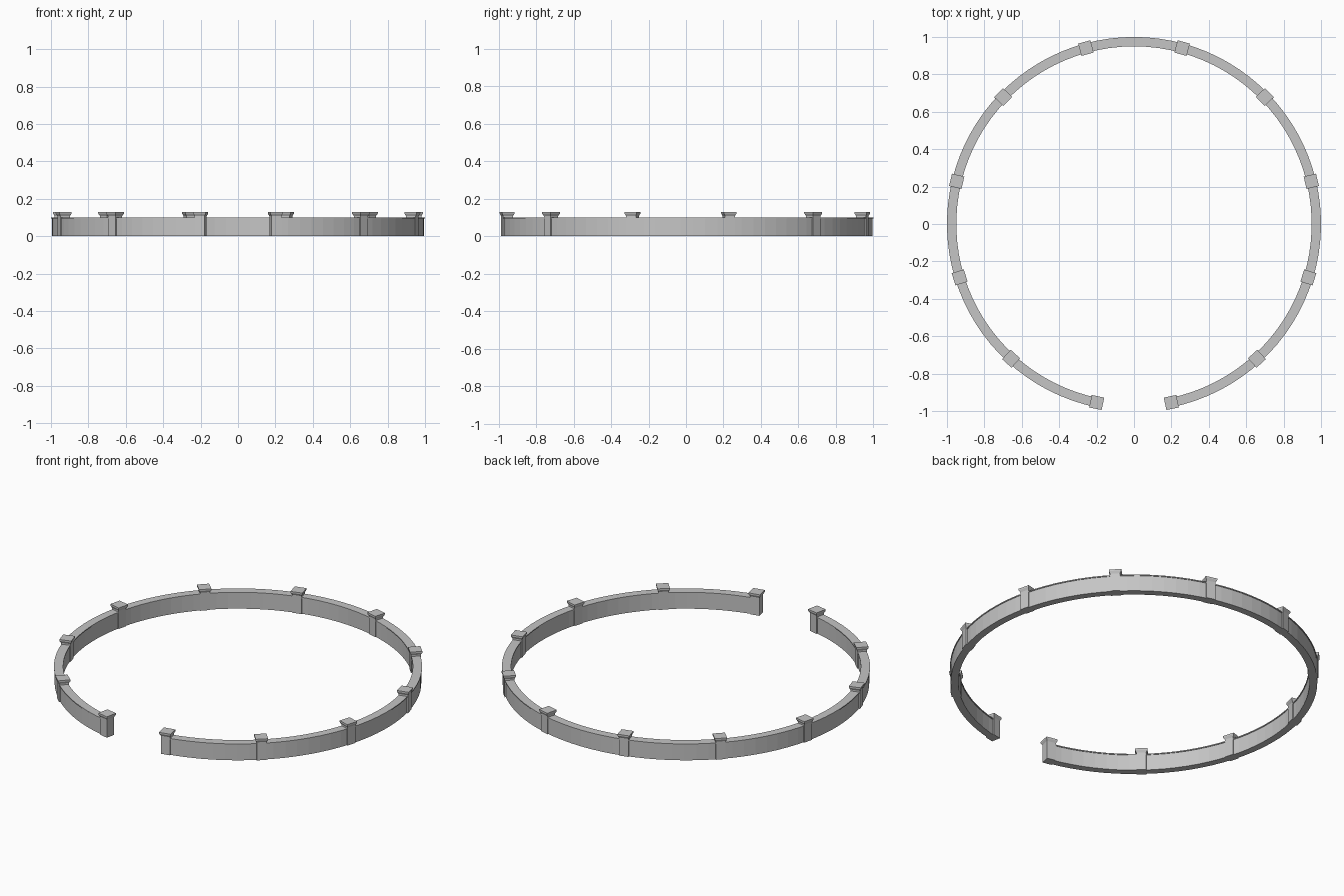
import bpy, bmesh, math
from mathutils import Matrix

cube = bpy.data.objects.get("Cube")
if cube:
    bpy.data.objects.remove(cube, do_unlink=True)

RADIUS = 0.975        # centre line of the wall
START = math.radians(11.8)   # half of the entrance gap
POSTS = 12
BAY_STEPS = 8
STEP = (2 * math.pi - 2 * START) / (POSTS - 1)

stone = bpy.data.materials.new("grey stone")
stone.use_nodes = True
colour = (0.56, 0.56, 0.56, 1)
stone.diffuse_color = colour
stone.node_tree.nodes["Principled BSDF"].inputs["Base Color"].default_value = colour


def finish(name, bm):
    bmesh.ops.recalc_face_normals(bm, faces=bm.faces)
    mesh = bpy.data.meshes.new(name)
    bm.to_mesh(mesh)
    bm.free()
    mesh.materials.append(stone)
    obj = bpy.data.objects.new(name, mesh)
    bpy.context.collection.objects.link(obj)
    return obj


def arc_sweep(name, width, low, high):
    """Rectangular section swept around the open ring."""
    bm = bmesh.new()
    h = width / 2
    section = [(-h, low), (h, low), (h, high), (-h, high)]
    rings = []
    steps = (POSTS - 1) * BAY_STEPS
    for i in range(steps + 1):
        a = START + STEP * i / BAY_STEPS
        rings.append([bm.verts.new(((RADIUS + r) * math.sin(a),
                                    -(RADIUS + r) * math.cos(a), z))
                      for r, z in section])
    for a, b in zip(rings, rings[1:]):
        for k in range(4):
            n = (k + 1) % 4
            bm.faces.new((a[k], a[n], b[n], b[k]))
    bm.faces.new(rings[0])
    bm.faces.new(rings[-1])
    return finish(name, bm)


def square_stack(name, profile, angle):
    """Square post part from (width, height) levels, turned to the ring."""
    bm = bmesh.new()
    rings = []
    for width, z in profile:
        h = width / 2
        rings.append([bm.verts.new((x * h, y * h - RADIUS, z))
                      for x, y in ((-1, -1), (1, -1), (1, 1), (-1, 1))])
    for a, b in zip(rings, rings[1:]):
        for k in range(4):
            n = (k + 1) % 4
            bm.faces.new((a[k], a[n], b[n], b[k]))
    bm.faces.new(rings[0])
    bm.faces.new(rings[-1])
    bm.transform(Matrix.Rotation(angle, 4, "Z"))
    return finish(name, bm)


# Curved wall with its slightly wider coping
arc_sweep("wall", 0.042, 0, 0.094)
arc_sweep("wall_coping", 0.05, 0.094, 0.1)

# Posts with flared caps, evenly spaced from one gap end to the other
for i in range(POSTS):
    angle = START + STEP * i
    square_stack(f"post_{i + 1}", [(0.054, 0), (0.054, 0.108)], angle)
    square_stack(f"post_cap_{i + 1}",
                 [(0.054, 0.108), (0.068, 0.121), (0.068, 0.13)], angle)
